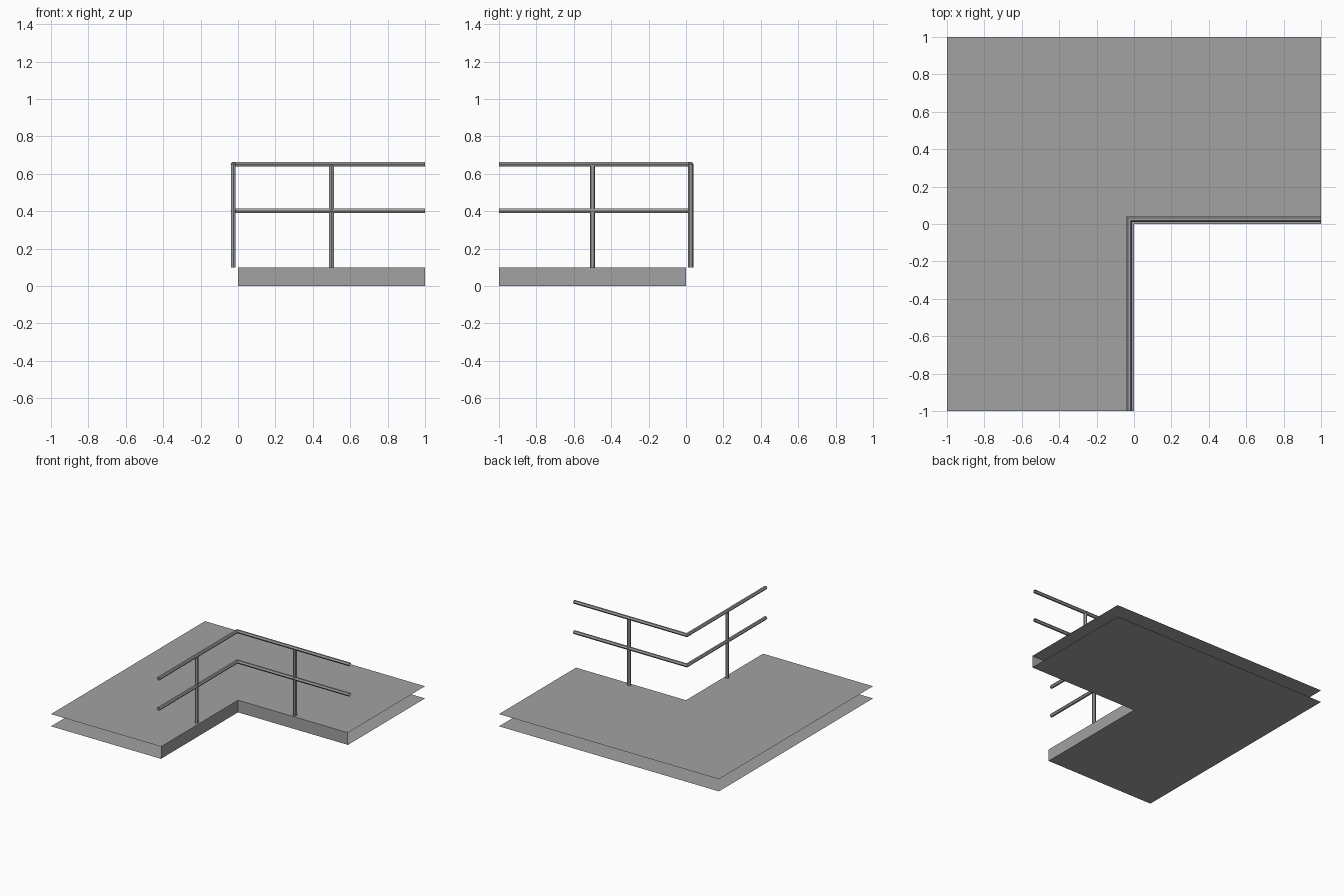
import bpy, math

if "Cube" in bpy.data.objects:
    bpy.data.objects.remove(bpy.data.objects["Cube"])

R = 0.0144          # hexagon radius of the rail tubes
INSET = 0.025       # railing distance from the floor edge
FLOOR = 0.10        # floor slab thickness

mat = bpy.data.materials.new("concrete grey")
mat.diffuse_color = (0.36, 0.36, 0.36, 1)
mat.use_nodes = True
mat.node_tree.nodes["Principled BSDF"].inputs["Base Color"].default_value = mat.diffuse_color


def make(name, verts, faces):
    me = bpy.data.meshes.new(name)
    me.from_pydata(verts, [], faces)
    me.materials.append(mat)
    ob = bpy.data.objects.new(name, me)
    bpy.context.collection.objects.link(ob)
    return ob


# L-shaped floor: top, underside and the two inner edge walls (outer sides are open)
outline = [(-1, -1), (0, -1), (0, 0), (1, 0), (1, 1), (-1, 1)]
n = len(outline)
verts = [(x, y, z) for z in (0, FLOOR) for x, y in outline]
faces = [tuple(reversed(range(n))), tuple(range(n, 2 * n))]
faces += [(i, i + 1, n + i + 1, n + i) for i in (1, 2)]
make("floor_slab", verts, faces)


# Mitred hexagonal rails following the inner edge, open at the ends
def rail(name, z):
    path = [((1, INSET), (0, 1)), ((-INSET, INSET), (-1, 1)), ((-INSET, -1), (-1, 0))]
    verts = []
    for (px, py), (nx, ny) in path:
        for k in range(6):
            a = math.radians(60 * k)
            c, s = R * math.cos(a), R * math.sin(a)
            verts.append((px + nx * c, py + ny * c, z + s))
    faces = []
    for i in range(2):
        for k in range(6):
            j = (k + 1) % 6
            faces.append((6 * i + k, 6 * i + 6 + k, 6 * i + 6 + j, 6 * i + j))
    make(name, verts, faces)


TOP_Z, MID_Z = 0.651, 0.402
rail("top_rail", TOP_Z)
rail("middle_rail", MID_Z)


# Hexagonal upright posts, one in the middle of each run
def post(name, x, y):
    verts = []
    for z in (FLOOR, TOP_Z):
        for k in range(6):
            a = math.radians(90 + 60 * k)
            verts.append((x + R * math.cos(a), y + R * math.sin(a), z))
    faces = [(k, (k + 1) % 6, 6 + (k + 1) % 6, 6 + k) for k in range(6)]
    make(name, verts, faces)


post("post_right", 0.5, INSET)
post("post_front", -INSET, -0.5)
